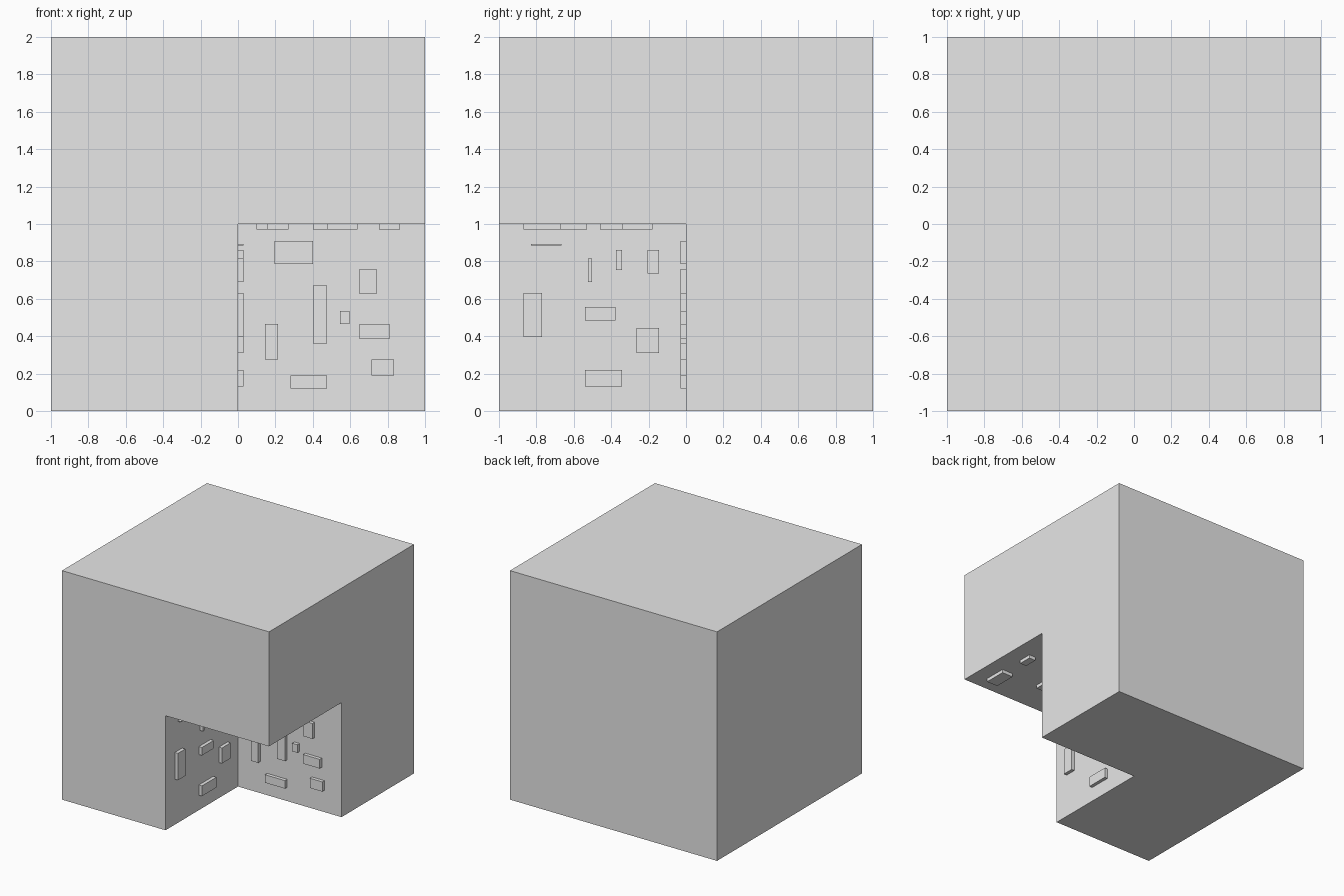
import bpy

old = bpy.data.objects.get("Cube")
if old:
    bpy.data.objects.remove(old, do_unlink=True)

DEPTH = 0.03

# Single plain grey
grey = bpy.data.materials.new("plain_grey")
grey.use_nodes = True
grey.diffuse_color = (0.8, 0.8, 0.8, 1)
grey.node_tree.nodes["Principled BSDF"].inputs["Base Color"].default_value = (0.8, 0.8, 0.8, 1)


def box(name, low, high):
    """Axis-aligned box between two corners."""
    centre = [(a + b) / 2 for a, b in zip(low, high)]
    bpy.ops.mesh.primitive_cube_add(size=1, location=centre)
    ob = bpy.context.object
    ob.name = name
    ob.scale = [b - a for a, b in zip(low, high)]
    bpy.ops.object.transform_apply(location=False, rotation=False, scale=True)
    ob.data.materials.append(grey)
    return ob


# Block with the lower front corner cut away
block = box("block", (-1, -1, 0), (1, 1, 2))
cutter = box("corner_cutter", (0, -1.5, -0.5), (1.5, 0, 1))
cut = block.modifiers.new("corner_cut", "BOOLEAN")
cut.operation = "DIFFERENCE"
cut.solver = "EXACT"
cut.object = cutter
bpy.context.view_layer.objects.active = block
bpy.ops.object.modifier_apply(modifier=cut.name)
bpy.data.objects.remove(cutter, do_unlink=True)

# Raised pads on the back wall of the recess: x range, z range
back_pads = [
    (.195, .4, .785, .91), (.65, .74, .625, .76), (.4, .475, .36, .67),
    (.545, .595, .465, .535), (.65, .81, .385, .465), (.145, .215, .275, .465),
    (.28, .475, .12, .19), (.715, .835, .19, .275),
]
for x0, x1, z0, z1 in back_pads:
    box("back_wall_pad", (x0, -DEPTH, z0), (x1, 0, z1))

# Raised pads on the side wall: y range, z range
side_pads = [
    (-.83, -.665, .886, .892), (-.525, -.503, .69, .815), (-.374, -.343, .755, .86),
    (-.207, -.144, .735, .86), (-.87, -.77, .395, .63), (-.54, -.378, .485, .555),
    (-.265, -.144, .31, .445), (-.54, -.342, .13, .22),
]
for y0, y1, z0, z1 in side_pads:
    box("side_wall_pad", (0, y0, z0), (DEPTH, y1, z1))

# Pads hanging from the ceiling: x range, y range
ceiling_pads = [
    (.755, .865, -.87, -.67), (.785, .85, -.46, -.34), (.4, .48, -.69, -.53),
    (.44, .64, -.34, -.18), (.1, .16, -.8, -.67), (.14, .27, -.4, -.2),
]
for x0, x1, y0, y1 in ceiling_pads:
    box("ceiling_pad", (x0, y0, 1 - DEPTH), (x1, y1, 1))
